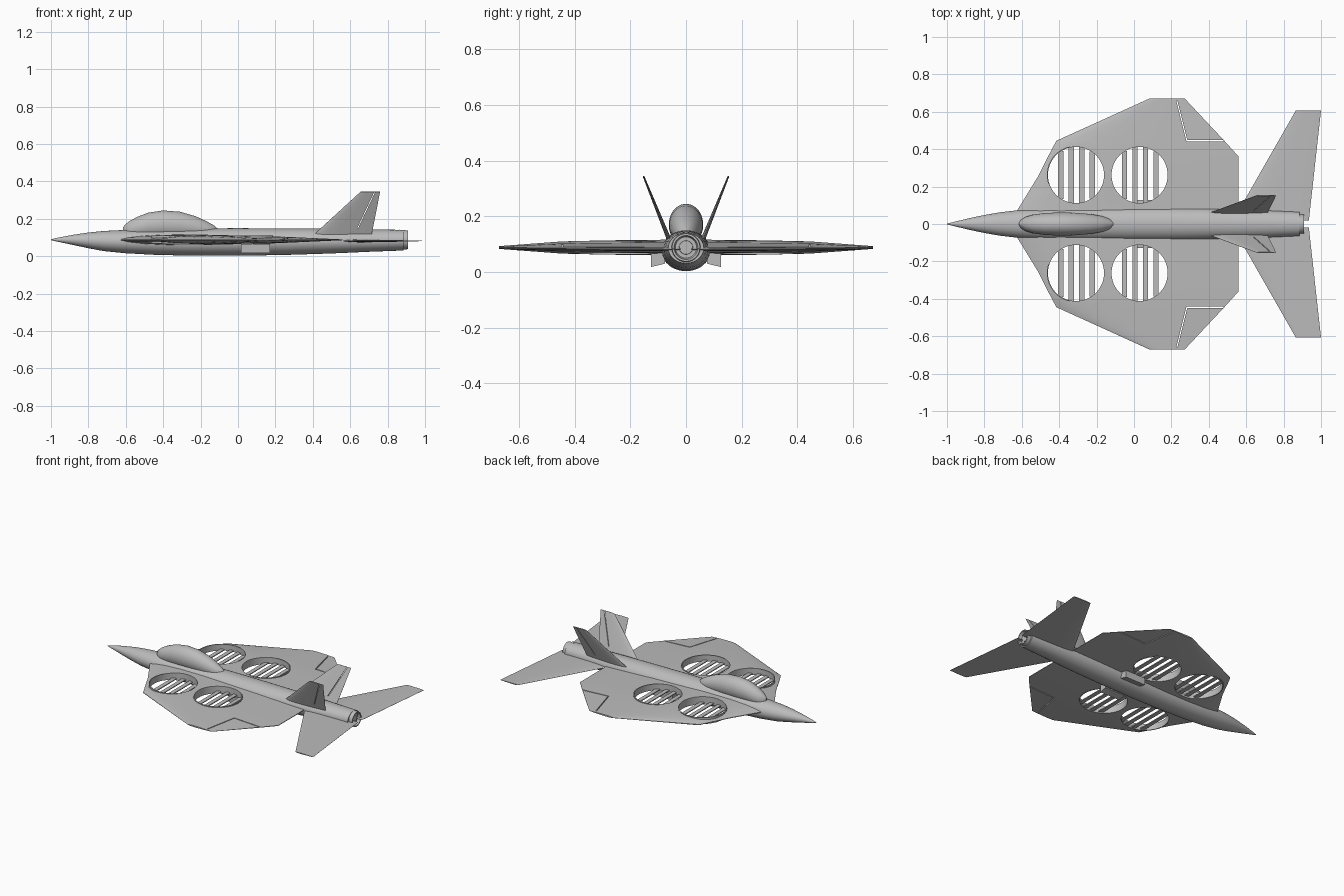
import bpy, bmesh, math
from mathutils import Vector

if "Cube" in bpy.data.objects:
    bpy.data.objects.remove(bpy.data.objects["Cube"])

grey = bpy.data.materials.new("airframe grey")
grey.use_nodes = True
grey.diffuse_color = (0.5, 0.5, 0.5, 1)
grey.node_tree.nodes["Principled BSDF"].inputs["Base Color"].default_value = (0.5, 0.5, 0.5, 1)

MID = 0.088          # height of the wing plane
SIDES = {"back": 1, "front": -1}


def make(name, bm, angle=35):
    bmesh.ops.recalc_face_normals(bm, faces=bm.faces)
    me = bpy.data.meshes.new(name)
    bm.to_mesh(me)
    bm.free()
    ob = bpy.data.objects.new(name, me)
    bpy.context.collection.objects.link(ob)
    me.materials.append(grey)
    bpy.ops.object.select_all(action="DESELECT")
    ob.select_set(True)
    bpy.context.view_layer.objects.active = ob
    bpy.ops.object.shade_smooth_by_angle(angle=math.radians(angle))
    return ob


def loft(name, rings, angle=35):
    """Skin closed rings of points and cap both ends."""
    bm = bmesh.new()
    rows = [[bm.verts.new(p) for p in ring] for ring in rings]
    n = len(rows[0])
    for a, b in zip(rows, rows[1:]):
        for i in range(n):
            j = (i + 1) % n
            bm.faces.new((a[i], a[j], b[j], b[i]))
    bm.faces.new(rows[0])
    bm.faces.new(rows[-1])
    return make(name, bm, angle)


def ellipse(x, half_w, low, high, n=40):
    c, r = (low + high) / 2, (high - low) / 2
    turns = [2 * math.pi * i / n for i in range(n)]
    return [(x, half_w * math.cos(t), c + r * math.sin(t)) for t in turns]


def box(name, x, y, z):
    return loft(name, [[(v, y[0], z[0]), (v, y[1], z[0]), (v, y[1], z[1]), (v, y[0], z[1])] for v in x])


def panel(name, stations, side):
    """Airfoil surface; each station is lead x, trail x, y, z, half thickness."""
    foil = [(0, 0.08), (0.03, 0.4), (0.1, 0.75), (0.2, 0.95), (0.35, 1), (0.7, 0.65), (1, 0.08)]
    a, b = stations[0], stations[-1]
    span = Vector((0, b[2] - a[2], b[3] - a[3])).normalized()
    ny, nz = -span.z, span.y
    rings = []
    for lead, trail, y, z, h in stations:
        loop = [(c, t) for c, t in foil] + [(c, -t) for c, t in reversed(foil)]
        rings.append([(lead + (trail - lead) * c, side * (y + ny * h * t), z + nz * h * t) for c, t in loop])
    return loft(name, rings, 25)


def cut(target, cutter):
    mod = target.modifiers.new("cut", "BOOLEAN")
    mod.operation, mod.solver, mod.object = "DIFFERENCE", "EXACT", cutter
    bpy.ops.object.select_all(action="DESELECT")
    bpy.context.view_layer.objects.active = target
    target.select_set(True)
    bpy.ops.object.modifier_apply(modifier=mod.name)
    bpy.data.objects.remove(cutter)
    bpy.ops.object.shade_smooth_by_angle(angle=math.radians(25))


def groove(target, p, q, width=0.006):
    """Cut a narrow panel gap along the line p-q given in x, y."""
    p, q = Vector(p), Vector(q)
    d = (q - p).normalized() * width / 2
    off = Vector((-d.y, d.x))
    corners = [p + off - d, q + off + d, q - off + d, p - off - d]
    cut(target, loft("groove_cutter", [[(c.x, c.y, z) for c in corners] for z in (0, 0.4)]))


# Fuselage: x, half width, underside, top
body = [(-1, 0.002, 0.086, 0.09), (-0.96, 0.012, 0.077, 0.1), (-0.88, 0.031, 0.06, 0.115),
        (-0.8, 0.048, 0.043, 0.127), (-0.72, 0.062, 0.028, 0.135), (-0.6, 0.076, 0.016, 0.141),
        (-0.45, 0.083, 0.008, 0.146), (-0.25, 0.087, 0.003, 0.149), (0, 0.088, 0.003, 0.15),
        (0.25, 0.086, 0.007, 0.149), (0.5, 0.08, 0.015, 0.147), (0.7, 0.073, 0.024, 0.144),
        (0.885, 0.064, 0.031, 0.141)]
loft("fuselage", [ellipse(*s) for s in body])

# Hollow exhaust nozzle with a recessed core
nozzle = [(0.86, 0.054), (0.91, 0.05), (0.91, 0.043), (0.89, 0.038), (0.89, 0.025), (0.895, 0.024)]
loft("exhaust_nozzle", [ellipse(x, r, MID - r, MID + r) for x, r in nozzle])

# Teardrop canopy: x, half width, top
glass = [(-0.615, 0.008, 0.155), (-0.605, 0.022, 0.168), (-0.58, 0.038, 0.188), (-0.54, 0.05, 0.21),
         (-0.48, 0.058, 0.233), (-0.4, 0.062, 0.245), (-0.31, 0.06, 0.238), (-0.23, 0.053, 0.215),
         (-0.17, 0.042, 0.188), (-0.13, 0.029, 0.166), (-0.105, 0.012, 0.145)]
loft("canopy", [ellipse(x, w, 0.095, top) for x, w, top in glass])

# Wings, tailplanes and fins: lead x, trail x, y, z, half thickness
wing = [(-0.66, 0.56, 0.02, MID, 0.029), (-0.62, 0.56, 0.08, MID, 0.028), (-0.51, 0.56, 0.26, MID, 0.026),
        (-0.46, 0.56, 0.36, MID, 0.024), (-0.415, 0.483, 0.445, MID, 0.022), (0.085, 0.27, 0.672, MID, 0.005)]
tail = [(0.53, 0.935, 0.02, 0.082, 0.008), (0.865, 1, 0.607, 0.082, 0.003)]
fin = [(0.41, 0.715, 0.062, 0.12, 0.008), (0.655, 0.76, 0.153, 0.345, 0.003)]
FANS = (-0.31, 0.03)
FAN_Y, FAN_R = 0.262, 0.15

for label, s in SIDES.items():
    w = panel("wing_" + label, wing, s)
    for i, cx in enumerate(FANS):
        def circle(r, z):
            turns = [2 * math.pi * k / 48 for k in range(48)]
            return [(cx + r * math.cos(t), s * FAN_Y + r * math.sin(t), z) for t in turns]
        cut(w, loft("fan_cutter", [circle(FAN_R, 0), circle(FAN_R, 0.2)]))
        # Thin lip around the fan opening
        lip = loft(f"fan_lip_{label}_{i + 1}", [circle(FAN_R + 0.006, z) for z in (0.068, 0.112)])
        cut(lip, loft("lip_cutter", [circle(FAN_R, 0), circle(FAN_R, 0.2)]))
        # Slats across the opening
        for k in range(4):
            x = cx - 0.081 + 0.056 * k
            reach = math.sqrt(FAN_R ** 2 - (x - cx) ** 2) + 0.003
            box(f"fan_slat_{label}_{i + 1}_{k + 1}", (x - 0.014, x + 0.014),
                (s * FAN_Y - reach, s * FAN_Y + reach), (0.072, 0.078))
    # Aileron gaps
    groove(w, (0.23, s * 0.655), (0.283, s * 0.445))
    groove(w, (0.283, s * 0.445), (0.475, s * 0.445))

    panel("tailplane_" + label, tail, s)

    # Canted fin with a rudder gap
    f = panel("fin_" + label, fin, s)
    gap = [(0.637, 0.15), (0.642, 0.15), (0.732, 0.34), (0.727, 0.34)]
    cut(f, loft("rudder_cutter", [[(x, y, z) for x, z in gap] for y in (s * 0.03, s * 0.2)]))

    # Box under the wing root
    outer = [(s * 0.075, 0.03), (s * 0.125, 0.018), (s * 0.127, 0.065), (s * 0.075, 0.07)]
    loft("underwing_box_" + label, [[(x, y, z) for y, z in outer] for x in (0.015, 0.17)])
